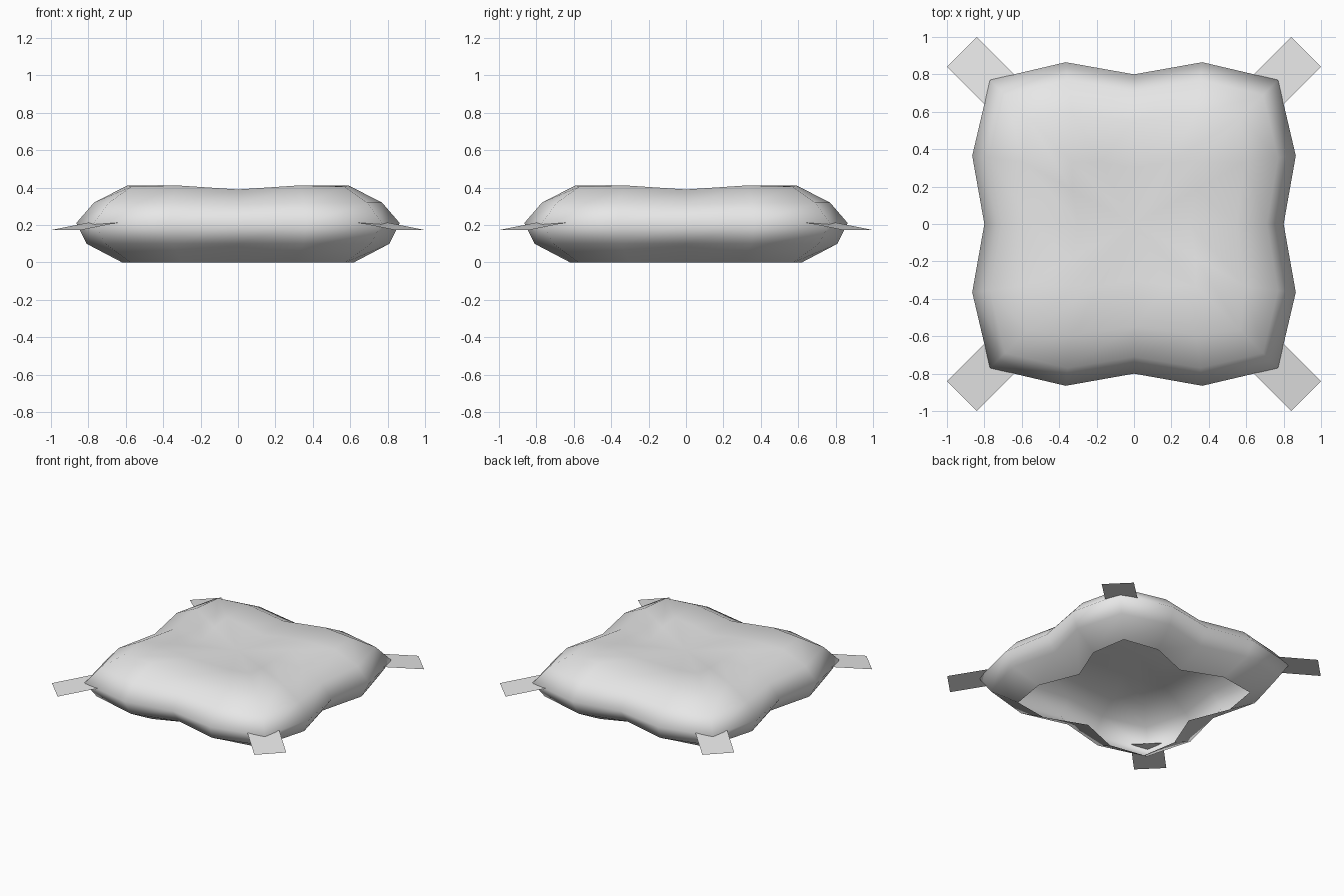
import bpy, bmesh
from mathutils import Matrix, Vector

cube = bpy.data.objects.get("Cube")
if cube:
    bpy.data.objects.remove(cube)

grey = bpy.data.materials.new("soft grey cloth")
grey.use_nodes = True
grey.diffuse_color = (0.8, 0.8, 0.8, 1)
grey.node_tree.nodes["Principled BSDF"].inputs["Base Color"].default_value = (0.8, 0.8, 0.8, 1)


def finish(bm, name):
    mesh = bpy.data.meshes.new(name)
    bm.to_mesh(mesh)
    bm.free()
    mesh.materials.append(grey)
    obj = bpy.data.objects.new(name, mesh)
    bpy.context.collection.objects.link(obj)
    return obj


def quarter_turns(points):
    return [Matrix.Rotation(k * 1.5707963, 3, "Z") @ Vector(p)
            for k in range(4) for p in points]


def scalloped_ring(bm, mid, bulge, corner, step, z_mid, z_bulge, z_corner):
    # one quarter: side dent, bulge, corner, bulge
    quarter = [(mid, 0, z_mid), (bulge, step, z_bulge),
               (corner, corner, z_corner), (step, bulge, z_bulge)]
    return [bm.verts.new(p) for p in quarter_turns(quarter)]


# cushion: stacked rings from the open underside to the dipped top
RINGS = [
    (0.50, 0.62, 0.575, 0.30, 0.0, 0.0, 0.0),
    (0.72, 0.81, 0.71, 0.35, 0.10, 0.10, 0.10),
    (0.80, 0.865, 0.77, 0.365, 0.21, 0.21, 0.21),
    (0.71, 0.77, 0.69, 0.355, 0.31, 0.32, 0.32),
    (0.55, 0.59, 0.57, 0.33, 0.39, 0.412, 0.405),
    (0.30, 0.33, 0.33, 0.18, 0.375, 0.395, 0.41),
]
bm = bmesh.new()
rings = [scalloped_ring(bm, *r) for r in RINGS]
count = len(rings[0])
for low, high in zip(rings, rings[1:]):
    for i in range(count):
        j = (i + 1) % count
        bm.faces.new((low[i], low[j], high[j], high[i]))
centre = bm.verts.new((0, 0, 0.37))
for i in range(count):
    bm.faces.new((rings[-1][i], rings[-1][(i + 1) % count], centre))
for face in bm.faces:
    face.smooth = True
finish(bm, "cushion")

# flat corner tags, sloping slightly down and outward
TAG = [(0.80, 0.64, 0.213), (1.0, 0.84, 0.173), (0.84, 1.0, 0.173), (0.64, 0.80, 0.213)]
names = ["back_left_tag", "back_right_tag", "front_right_tag", "front_left_tag"]
corners = quarter_turns(TAG)
for k, name in enumerate(names):
    bm = bmesh.new()
    bm.faces.new([bm.verts.new(p) for p in corners[4 * k:4 * k + 4]])
    finish(bm, name)
